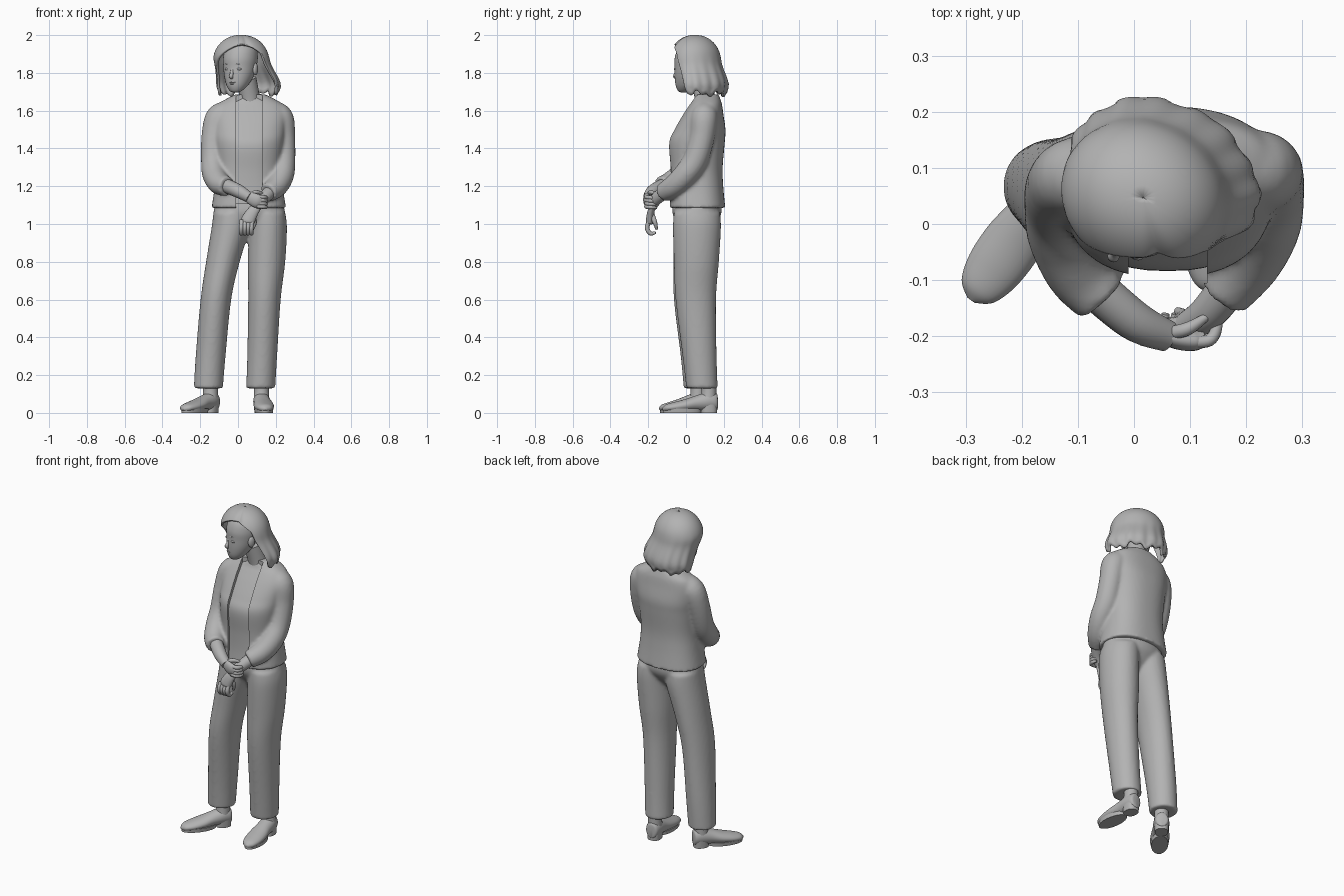
import bpy, bmesh
from math import sin, cos, pi, radians, sqrt, exp
from mathutils import Vector, Matrix

cube = bpy.data.objects.get("Cube")
if cube:
    bpy.data.objects.remove(cube)

grey = bpy.data.materials.new("plain grey")
grey.use_nodes = True
grey.diffuse_color = (0.45, 0.45, 0.45, 1)
grey.node_tree.nodes["Principled BSDF"].inputs["Base Color"].default_value = grey.diffuse_color


def spline(rows, steps=6):
    """Smooth curve through rows of any dimension."""
    pts = [Vector(r) for r in rows]
    out = []
    for i in range(len(pts) - 1):
        a, b, c, d = pts[max(i - 1, 0)], pts[i], pts[i + 1], pts[min(i + 2, len(pts) - 1)]
        for k in range(steps):
            t = k / steps
            out.append(b + (c - a) * (t / 2) + (a * 2 - b * 5 + c * 4 - d) * (t * t / 2)
                       + (b * 3 - a - c * 3 + d) * (t ** 3 / 2))
    return out + [pts[-1]]


def power(v, p):
    return abs(v) ** (2 / p) * (1 if v >= 0 else -1)


def level_rings(rows, p=2.0, n=40):
    """Horizontal rings from rows of x, y, z, x radius, y radius."""
    angles = [2 * pi * i / n for i in range(n)]
    return [[Vector((x + rx * power(sin(a), p), y - ry * power(cos(a), p), z)) for a in angles]
            for x, y, z, rx, ry in spline(rows)]


def tube_rings(rows, flat=1, ref=(1, 0, 0), n=20):
    """Rings square to a path of x, y, z, radius."""
    pts = spline(rows)
    side, rings = Vector(ref), []
    for i, p in enumerate(pts):
        d = (pts[min(i + 1, len(pts) - 1)] - pts[max(i - 1, 0)]).to_3d().normalized()
        side = (side - d * side.dot(d)).normalized()
        up = d.cross(side)
        rings.append([p.to_3d() + (side * cos(2 * pi * k / n) + up * (flat * sin(2 * pi * k / n))) * p[3]
                      for k in range(n)])
    return rings


def finish(name, bm):
    bmesh.ops.recalc_face_normals(bm, faces=bm.faces)
    mesh = bpy.data.meshes.new(name)
    bm.to_mesh(mesh)
    bm.free()
    mesh.materials.append(grey)
    obj = bpy.data.objects.new(name, mesh)
    bpy.context.collection.objects.link(obj)
    bpy.ops.object.select_all(action='DESELECT')
    obj.select_set(True)
    bpy.context.view_layer.objects.active = obj
    bpy.ops.object.shade_smooth_by_angle(angle=radians(45))
    return obj


def skin(name, *solids, caps=True):
    bm = bmesh.new()
    for rings in solids:
        vs = [[bm.verts.new(v) for v in r] for r in rings]
        n = len(vs[0])
        for lo, hi in zip(vs, vs[1:]):
            for i in range(n):
                j = (i + 1) % n
                bm.faces.new((lo[i], lo[j], hi[j], hi[i]))
        if caps:
            bm.faces.new(vs[0])
            bm.faces.new(vs[-1])
    return finish(name, bm)


def ball(name, loc, size):
    bm = bmesh.new()
    bmesh.ops.create_uvsphere(bm, u_segments=20, v_segments=12, radius=1,
                              matrix=Matrix.Translation(loc) @ Matrix.Diagonal((*size, 1)))
    return finish(name, bm)


def fuse(obj, rounds):
    """Melt overlapping solids into one soft surface."""
    m = obj.modifiers.new("fuse", 'REMESH')
    m.mode, m.voxel_size, m.use_smooth_shade = 'VOXEL', .009, True
    m = obj.modifiers.new("soften", 'SMOOTH')
    m.factor, m.iterations = .5, rounds


def place(objs, origin, degrees):
    for o in objs:
        o.matrix_world = Matrix.Translation(origin) @ Matrix.Rotation(radians(degrees), 4, 'Z')


# Trousers: hips and two legs
hips = [(.06, .06, .925, .03, .04), (.06, .06, .955, .1, .06), (.06, .058, 1, .175, .1),
        (.06, .058, 1.06, .19, .13), (.058, .058, 1.15, .165, .122)]
right_leg = [(-.157, .067, .13, .077, .079), (-.145, .062, .3, .079, .09), (-.117, .046, .6, .081, .11),
             (-.08, .052, .8, .089, .118), (-.038, .058, .98, .102, .126), (-.03, .058, 1.06, .1, .122)]
left_leg = [(.12, .085, .13, .077, .083), (.128, .072, .3, .079, .09), (.14, .052, .6, .086, .107),
            (.151, .055, .8, .099, .119), (.158, .058, .98, .101, .127), (.15, .058, 1.06, .1, .122)]
fuse(skin("trousers", level_rings(hips), level_rings(right_leg), level_rings(left_leg)), 6)

# Jacket with sleeves, its front cut open over a closed top
torso = [(.057, .058, 1.085, .197, .15), (.057, .055, 1.2, .18, .142), (.058, .053, 1.3, .174, .141),
         (.06, .055, 1.43, .185, .15), (.062, .072, 1.5, .192, .137), (.065, .09, 1.58, .196, .108),
         (.065, .103, 1.63, .176, .088), (.065, .108, 1.658, .135, .075), (.065, .108, 1.687, .077, .064)]
right_sleeve = [(-.05, .09, 1.59, .064), (-.104, .085, 1.56, .07), (-.128, .065, 1.46, .066),
                (-.132, .03, 1.34, .064), (-.126, -.02, 1.265, .064), (-.098, -.085, 1.215, .06),
                (-.057, -.133, 1.2, .052)]
left_sleeve = [(.175, .1, 1.59, .064), (.222, .095, 1.56, .072), (.236, .085, 1.46, .067),
               (.238, .05, 1.34, .066), (.233, -.005, 1.26, .064), (.204, -.067, 1.2, .059),
               (.158, -.125, 1.165, .05)]
jacket = skin("jacket", level_rings(torso, 2.4, 64), tube_rings(right_sleeve), tube_rings(left_sleeve))
fuse(jacket, 7)
bpy.ops.mesh.primitive_cube_add(size=1, location=(.06, -.0225, 1.4))
cutter = bpy.context.object
cutter.name, cutter.scale = "front_opening_cutter", (.14, .165, .8)
cutter.data.materials.append(grey)
cutter.hide_render = cutter.hide_viewport = True
opening = jacket.modifiers.new("front opening", 'BOOLEAN')
opening.operation, opening.solver, opening.object = 'DIFFERENCE', 'EXACT', cutter
skin("inner_top", level_rings([(x, y, z + .02 if z < 1.1 else z - .018, rx - .012, ry - .012)
                               for x, y, z, rx, ry in torso], 2.4))

# Right forearm and hand closing round the other wrist
skin("right_forearm", tube_rings([(-.08, -.105, 1.21, .038), (0, -.172, 1.175, .036), (.06, -.2, 1.14, .028)]))
skin("right_palm", tube_rings([(.04, -.193, 1.147, .024), (.07, -.203, 1.135, .033), (.1, -.206, 1.122, .037),
                               (.122, -.203, 1.117, .03)], .55, (0, 0, 1)))
for i in range(4):
    z = 1.145 - .017 * i
    skin(f"right_finger_{i + 1}", tube_rings([(.1, -.21, z, .011), (.135, -.207, z - .003, .011),
                                              (.148, -.18, z - .006, .01), (.14, -.155, z - .008, .006)], n=12))
skin("right_thumb", tube_rings([(.06, -.195, 1.15, .012), (.095, -.187, 1.168, .012), (.13, -.165, 1.16, .007)], n=12))

# Left forearm and hanging hand
skin("left_forearm", tube_rings([(.185, -.09, 1.185, .036), (.135, -.155, 1.135, .033), (.095, -.182, 1.09, .026)]))
skin("left_palm", tube_rings([(.105, -.175, 1.1, .024), (.075, -.186, 1.06, .032), (.053, -.19, 1.02, .037),
                              (.048, -.192, 1.005, .03)], .6))
for i in range(4):
    x = .02 + .018 * i
    skin(f"left_finger_{i + 1}", tube_rings([(x, -.192, 1.02, .012), (x - .003, -.206, .98, .012),
                                             (x - .003, -.188, .95, .011), (x, -.16, .955, .007)], n=12))
skin("left_thumb", tube_rings([(.075, -.18, 1.05, .014), (.088, -.165, 1.01, .012), (.078, -.155, .972, .007)], n=12))

# Shoes: rows run heel to toe as y, half width, bottom, top
shoe = [(.088, .014, .02, .085), (.08, .035, .014, .105), (.04, .044, .012, .112), (-.02, .046, .012, .094),
        (-.08, .053, .008, .074), (-.14, .05, .005, .058), (-.185, .035, .006, .045), (-.205, .008, .014, .028)]
for side, origin, turn in (("right", (-.17, .03, 0), -36), ("left", (.128, .08, 0), 5)):
    upper = []
    for y, w, lo, hi in spline(shoe):
        upper.append([Vector((w * cos(k * pi / 12), y, (lo + hi) / 2 + (hi - lo) / 2 * sin(k * pi / 12)))
                      for k in range(24)])
    place([skin(side + "_shoe", upper),
           skin(side + "_heel", level_rings([(0, .042, 0, .037, .042), (0, .042, .045, .04, .044)], 2.5)),
           skin(side + "_sole", level_rings([(0, -.1, 0, .047, .1), (0, -.1, .022, .05, .102)])),
           skin(side + "_ankle", tube_rings([(0, .038, .06, .042), (0, .042, .12, .039), (0, .04, .2, .04)]))],
          origin, turn)

# Neck
skin("neck", tube_rings([(.068, .115, 1.6, .062), (.062, .1, 1.67, .054), (.045, .075, 1.77, .052)]))

# Head, turned to its right
head = [skin("head", level_rings([
    (0, -.05, 1.697, .015, .015), (0, -.046, 1.706, .034, .032), (0, -.03, 1.735, .057, .059),
    (0, -.012, 1.78, .076, .08), (0, 0, 1.83, .086, .091), (0, .007, 1.88, .09, .097),
    (0, .014, 1.93, .08, .085), (0, .02, 1.97, .045, .05)])),
    skin("nose", tube_rings([(0, -.083, 1.825, .007), (0, -.092, 1.798, .009), (0, -.099, 1.782, .011),
                             (0, -.09, 1.773, .008)], n=12)),
    ball("upper_lip", (0, -.086, 1.75), (.02, .008, .004)),
    ball("lower_lip", (0, -.085, 1.743), (.017, .008, .005))]
for side, s in (("left", 1), ("right", -1)):
    head += [ball(side + "_eye", (s * .034, -.074, 1.82), (.015, .013, .008)),
             skin(side + "_brow", tube_rings([(s * .015, -.088, 1.843, .002), (s * .034, -.082, 1.848, .003),
                                              (s * .053, -.07, 1.843, .002)], n=8)),
             ball(side + "_ear", (s * .088, .01, 1.82), (.012, .02, .032))]
place(head, (.01, .03, 0), -28)


# Bob hair: each column falls from the crown to the hairline or the ragged ends
def ramp(a, b, v):
    t = min(max((v - a) / (b - a), 0), 1)
    return t * t * (3 - 2 * t)


def hair_point(deg, t):
    a = radians(deg)
    face = ramp(-66, -46, deg) * (1 - ramp(74, 94, deg))
    hairline = 1.948 - .13 * ((deg - 28) / 80) ** 2
    ends = 1.69 + .01 * sin(7 * a) + .008 * sin(16 * a + 1)
    z = 1.995 - (1.995 - (face * hairline + (1 - face) * ends)) * t ** 1.7
    low = ramp(1.92, 1.7, z)
    if z > 1.86:
        r = .147 * (max(1 - ((z - 1.86) / .135) ** 2, 0)) ** .47
    else:
        r = .147 + .025 * ramp(1.86, 1.72, z)
    r *= 1 + low * (.018 * sin(7 * a) + .018 * sin(16 * a + 1))
    r *= 1 - .1 * exp(-((deg - 40) / 10) ** 2) * ramp(1.85, 1.95, z)
    r *= 1 - .07 * ramp(1.74, 1.69, z)
    depth = .88 - .12 * low
    lean = ramp(1.9, 1.72, z)
    return Vector((r * sin(a) + .018 * lean, .005 + .047 * lean - r * depth * cos(a), z))


columns = 144
hair = skin("hair", [[hair_point(-180 + 360 * i / columns, max(k / 24, .001)) for i in range(columns)]
                     for k in range(25)], caps=False)
thickness = hair.modifiers.new("thickness", 'SOLIDIFY')
thickness.thickness, thickness.offset = .012, 0
place([hair], (.014, .042, 0), -28)
